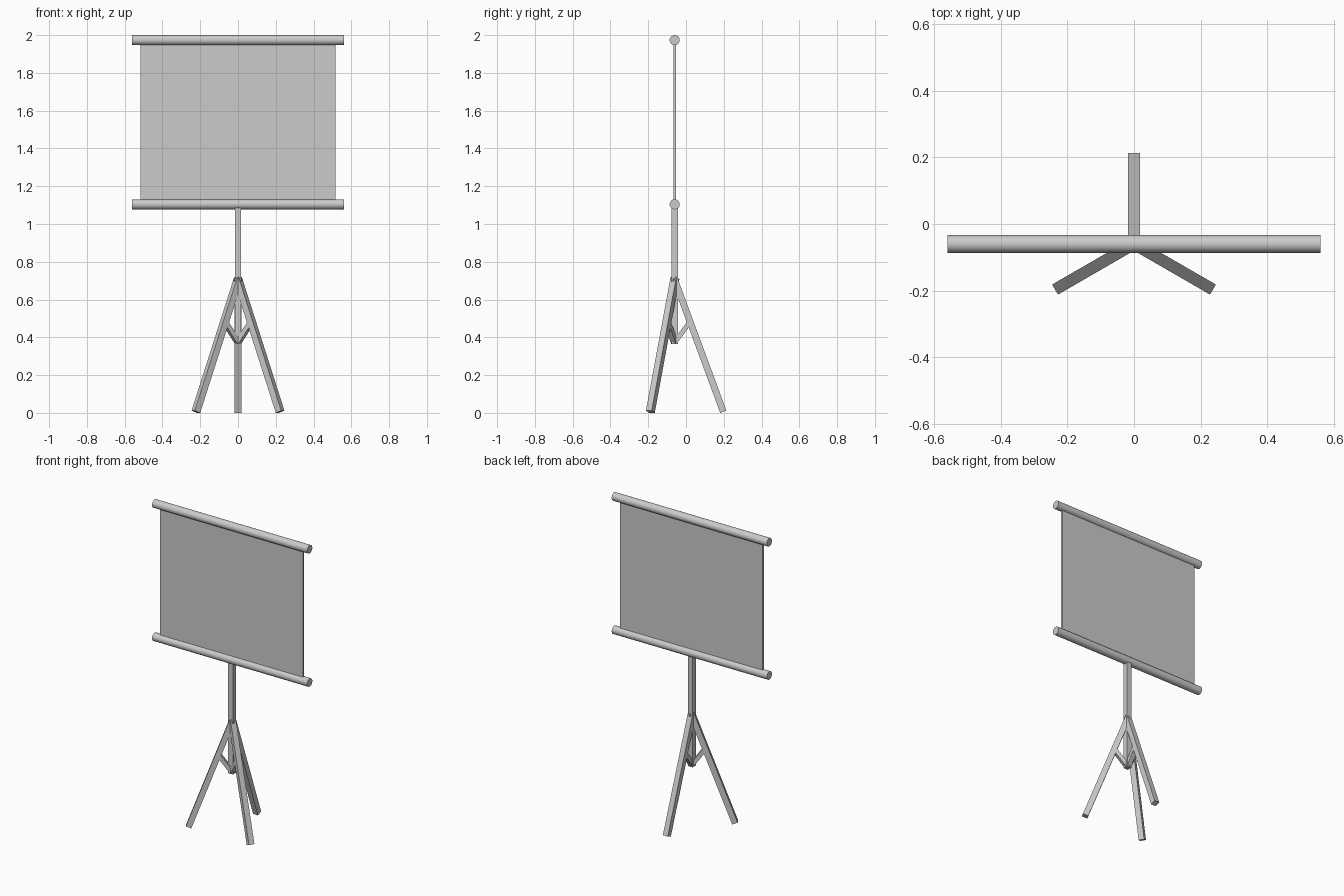
import bpy
from math import radians, pi, cos, sin
from mathutils import Vector, Matrix

if "Cube" in bpy.data.objects:
    bpy.data.objects.remove(bpy.data.objects["Cube"])

Y0 = -0.06            # depth of the pole axis
POLE = 0.034


def box(name, centre, size):
    bpy.ops.mesh.primitive_cube_add(size=1, location=centre)
    ob = bpy.context.object
    ob.name = name
    ob.scale = size
    bpy.ops.object.transform_apply(location=False, rotation=False, scale=True)
    return ob


def roller(name, z, radius=0.0265, length=1.12):
    bpy.ops.mesh.primitive_cylinder_add(vertices=32, radius=radius, depth=length,
                                        location=(0, Y0, z), rotation=(0, pi / 2, 0))
    bpy.context.object.name = name
    bpy.ops.object.shade_smooth_by_angle(angle=radians(40))


def strut(name, start, end, width, thick, heading):
    """Square bar between two (radius, height) points, turned about the pole."""
    a, b = (Vector((r, 0, z)) for r, z in (start, end))
    axis = (b - a).normalized()
    side = Vector((0, 1, 0))
    ob = box(name, (0, 0, 0), (thick, width, (b - a).length))
    tilt = Matrix((side.cross(axis), side, axis)).transposed().to_4x4()
    ob.matrix_world = (Matrix.Translation((0, Y0, 0)) @ Matrix.Rotation(heading, 4, 'Z')
                       @ Matrix.Translation((a + b) / 2) @ tilt)


# Screen sheet between two rollers
box("screen_sheet", (0, Y0, 1.539), (1.03, 0.014, 0.87))
roller("top_roller", 1.9735)
roller("bottom_roller", 1.104)

# Centre pole
box("centre_pole", (0, Y0, 0.7325), (POLE, POLE, 0.735))

# Tripod legs with braces to the foot of the pole
for label, deg in (("back", 90), ("front_left", 210), ("front_right", 330)):
    strut(label + "_leg", (-0.0035, 0.714), (0.2575, 0.006), 0.035, 0.035, radians(deg))
    strut(label + "_brace", (0.0, 0.372), (0.078, 0.478), 0.03, 0.025, radians(deg))
